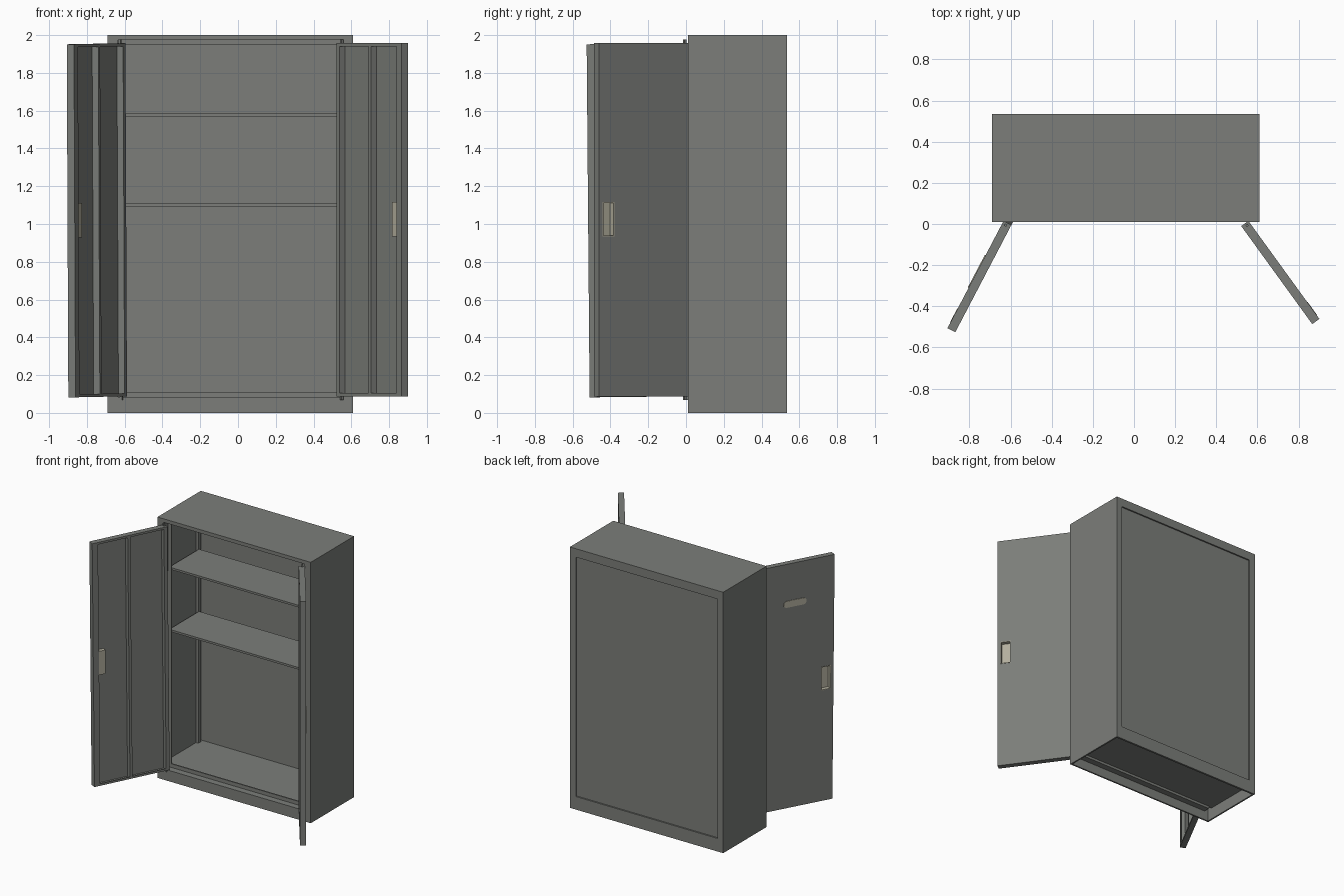
import bpy, bmesh, math
from mathutils import Vector

if "Cube" in bpy.data.objects:
    bpy.data.objects.remove(bpy.data.objects["Cube"])


def material(name, rgb):
    m = bpy.data.materials.new(name)
    m.diffuse_color = (*rgb, 1)
    m.use_nodes = True
    m.node_tree.nodes["Principled BSDF"].inputs["Base Color"].default_value = m.diffuse_color
    return m


GREY = material("grey_steel", (0.2, 0.208, 0.193))
BEIGE = material("beige_plastic", (0.45, 0.43, 0.34))


def boxes(name, spans, mat, place=None):
    """One object from boxes (x0, x1, y0, y1, z0, z1), optionally moved by place()."""
    bm = bmesh.new()
    for x0, x1, y0, y1, z0, z1 in spans:
        vs = bmesh.ops.create_cube(bm, size=1)["verts"]
        for v in vs:
            p = Vector((x1 if v.co.x > 0 else x0, y1 if v.co.y > 0 else y0,
                        z1 if v.co.z > 0 else z0))
            v.co = place(p) if place else p
    finish(name, bm, mat)


def finish(name, bm, mat):
    bmesh.ops.recalc_face_normals(bm, faces=bm.faces)
    me = bpy.data.meshes.new(name)
    bm.to_mesh(me)
    bm.free()
    me.materials.append(mat)
    ob = bpy.data.objects.new(name, me)
    bpy.context.collection.objects.link(ob)


def ring(x0, x1, z0, z1, y0, y1, side, bottom, top):
    """Four bars forming a rectangular frame in the xz plane."""
    return [(x0, x0 + side, y0, y1, z0, z1), (x1 - side, x1, y0, y1, z0, z1),
            (x0 + side, x1 - side, y0, y1, z0, z0 + bottom),
            (x0 + side, x1 - side, y0, y1, z1 - top, z1)]


# Cabinet body
L, R, F, B = -0.69, 0.61, 0.01, 0.535
T = 0.012
boxes("side_walls", [(L, L + T, F, B, 0, 2), (R - T, R, F, B, 0, 2)], GREY)
boxes("top_panel", [(L + T, R - T, F, B, 2 - T, 2)], GREY)
boxes("back_panel", [(L + T, R - T, 0.515, 0.524, 0.02, 1.99)], GREY)
boxes("back_border", ring(L, R, 0, 2, 0.52, B, 0.05, 0.1, 0.065), GREY)

# Front frame with the door stop behind it
boxes("front_frame", ring(L, R, 0, 2, F, F + 0.012, 0.055, 0.083, 0.027), GREY)
boxes("frame_return", ring(L + 0.043, R - 0.043, 0.071, 1.985, F, 0.06, 0.012, 0.012, 0.012), GREY)
boxes("door_stop", ring(L + 0.043, R - 0.043, 0.071, 1.985, 0.06, 0.07, 0.04, 0.04, 0.038), GREY)

# Floor, shelves and their posts
boxes("floor_panel", [(L + T, R - T, 0.06, 0.516, 0.09, 0.102)], GREY)
boxes("shelves", [(L + 0.03, R - 0.03, 0.11, 0.47, z, z + 0.016) for z in (1.093, 1.57)], GREY)
boxes("shelf_posts", [(x, x + 0.02, y, y + 0.03, 0.1, 1.985)
                      for x in (L + T, R - T - 0.02) for y in (0.09, 0.46)], GREY)

# Doors: local x runs from hinge to free edge, local y from outer to inner face
W, D, Z0, Z1 = 0.588, 0.043, 0.088, 1.957
H0, H1, HZ0, HZ1 = 0.492, 0.562, 0.937, 1.113   # handle opening


def door(side, hinge, along, lean):
    d = Vector(along).normalized()
    n = Vector((-d.y, d.x)) if side == "left" else Vector((d.y, -d.x))
    if (n.x > 0) != (side == "left"):
        n = -n

    def place(p):
        u = p.x + lean * (p.z - Z1)
        q = Vector(hinge) + d * u + n * p.y
        return Vector((q.x, q.y, p.z - lean * p.x))

    s = 0.006
    # Outer sheet around the handle opening
    boxes(side + "_door_sheet", [(0, H0, 0, s, Z0, Z1), (H1, W, 0, s, Z0, Z1),
          (H0, H1, 0, s, Z0, HZ0), (H0, H1, 0, s, HZ1, Z1)], GREY, place)
    # Folded edges, inner lips and middle stiffener
    edges = ring(0, W, Z0, Z1, 0, D, s, s, s)
    lips = [(0, 0.027, D - s, D, Z0, Z1), (W - 0.045, W, D - s, D, Z0, Z1),
            (0, W, D - s, D, Z0, Z0 + 0.016), (0, W, D - s, D, Z1 - 0.016, Z1),
            (0.021, 0.027, 0, D, Z0, Z1), (W - 0.03, W - 0.024, 0.036, D, Z0, Z1)]
    boxes(side + "_door_edges", edges + lips, GREY, place)
    boxes(side + "_door_stiffener", [(0.29, 0.31, 0.002, D, Z0 + s, Z1 - s)], GREY, place)
    # Recessed pull: a shallow cup open to the outside
    cup = ring(H0 - 0.003, H1 + 0.003, HZ0 - 0.003, HZ1 + 0.003, -0.002, 0.035, 0.005, 0.005, 0.005)
    boxes(side + "_door_pull", cup + [(H0, H1, 0.03, 0.035, HZ0, HZ1)], BEIGE, place)
    # Hinge pins
    boxes(side + "_hinge_pins", [(0.008, 0.02, 0.012, 0.024, z - 0.02, z + 0.02)
                                 for z in (Z0, Z1)], GREY, place)
    return place


left = door("left", (-0.634, 0.015), (-0.272, -0.52), 0.0095)
door("right", (0.556, 0.015), (0.345, -0.476), 0)

# Blank rounded plate on the outside of the left door
bm = bmesh.new()
w, r, rim = 0.065, 0.025, []
for i in range(16):
    a = -math.pi / 2 + math.pi * (i % 8) / 7 + (math.pi if i >= 8 else 0)
    cx = w if i < 8 else -w
    rim.append((0.28 + cx + r * math.cos(a), 1.65 + r * math.sin(a)))
front = [bm.verts.new(left(Vector((x, -0.004, z)))) for x, z in rim]
back = [bm.verts.new(left(Vector((x, 0.001, z)))) for x, z in rim]
bm.faces.new(front)
bm.faces.new(back[::-1])
for i in range(16):
    j = (i + 1) % 16
    bm.faces.new((front[i], back[i], back[j], front[j]))
finish("door_plate", bm, BEIGE)
